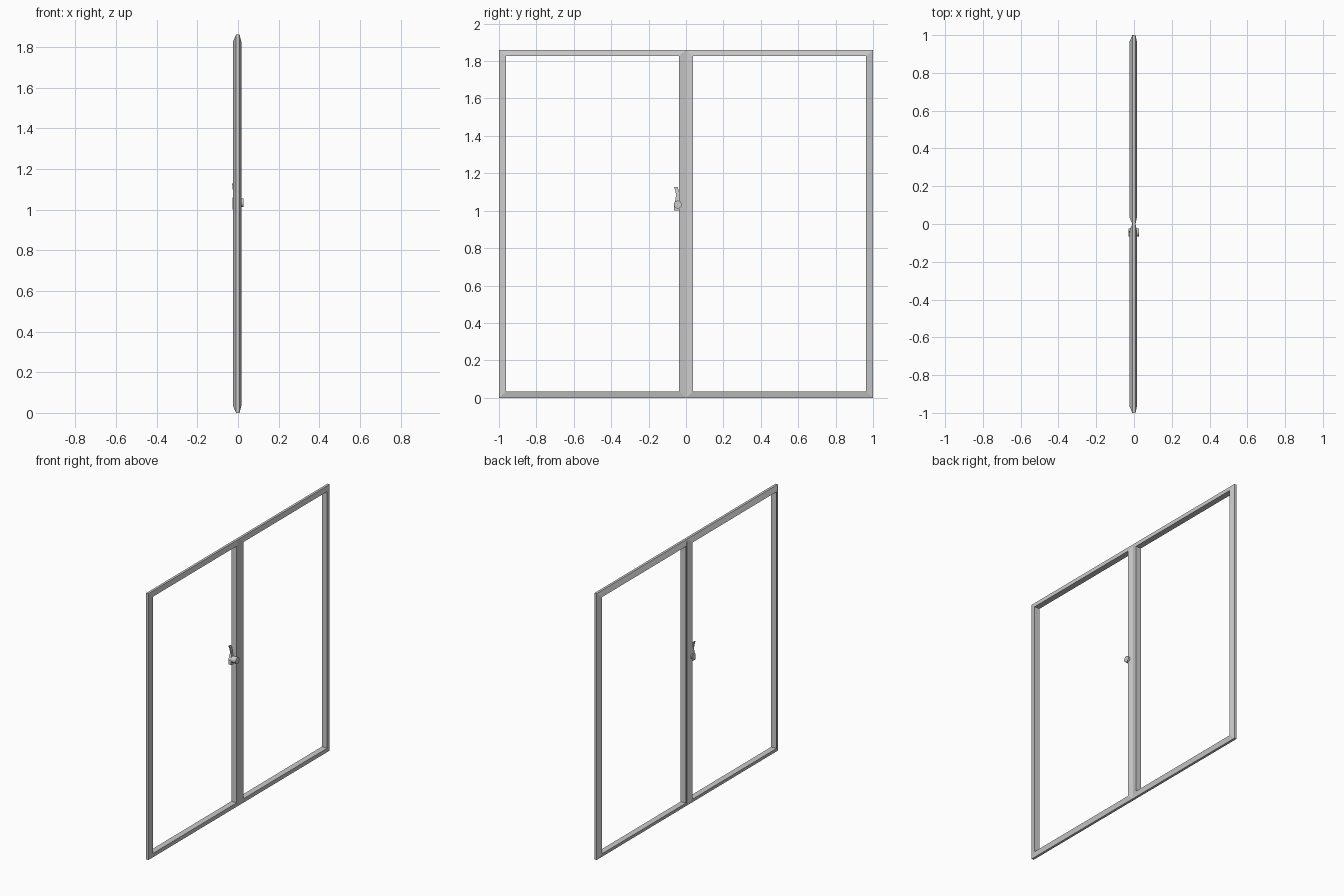
import bpy, bmesh, math

if "Cube" in bpy.data.objects:
    bpy.data.objects.remove(bpy.data.objects["Cube"])

H = 1.86


def mesh_object(name, bm):
    bmesh.ops.recalc_face_normals(bm, faces=bm.faces)
    me = bpy.data.meshes.new(name)
    bm.to_mesh(me)
    bm.free()
    ob = bpy.data.objects.new(name, me)
    bpy.context.collection.objects.link(ob)
    return ob


def loft(bm, rings, closed=False):
    # Bridge equal-length rings of points with quads
    vs = [[bm.verts.new(p) for p in r] for r in rings]
    n = len(vs[0])
    for i in range(len(vs) if closed else len(vs) - 1):
        a, b = vs[i], vs[(i + 1) % len(vs)]
        for j in range(n):
            k = (j + 1) % n
            bm.faces.new((a[j], a[k], b[k], b[j]))
    if not closed:
        bm.faces.new(vs[0])
        bm.faces.new(vs[-1])


def window_frame(name, side):
    # Mitred tapered section: narrow outer edge, wide inner edge
    rings = []
    for y, z, dy, dz in ((0, 0, 1, 1), (1, 0, -1, 1), (1, H, -1, -1), (0, H, 1, -1)):
        yi, zi = y + dy * 0.038, z + dz * 0.034
        rings.append([(-0.009, side * y, z), (0.008, side * y, z),
                      (0.016, side * yi, zi), (-0.025, side * yi, zi)])
    bm = bmesh.new()
    loft(bm, rings, closed=True)
    return mesh_object(name, bm)


# Two matching sashes
for label, side in (("left", -1), ("right", 1)):
    window_frame(label + "_frame", side)

# Latch knob passing through the stile
bpy.ops.mesh.primitive_cylinder_add(vertices=20, radius=0.021, depth=0.055,
                                    location=(-0.0005, -0.044, 1.033),
                                    rotation=(0, math.pi / 2, 0))
knob = bpy.context.object
knob.name = "latch_knob"
bpy.ops.object.shade_smooth_by_angle()

# Lever: sections of z, y min, y max, x min, x max, flaring and leaning upward
sections = [(1.000, -0.065, -0.036, -0.028, -0.008),
            (1.020, -0.064, -0.036, -0.028, -0.008),
            (1.045, -0.060, -0.036, -0.027, -0.010),
            (1.070, -0.055, -0.036, -0.025, -0.013),
            (1.090, -0.054, -0.037, -0.025, -0.016),
            (1.110, -0.058, -0.040, -0.027, -0.019),
            (1.128, -0.064, -0.044, -0.029, -0.022)]
bm = bmesh.new()
loft(bm, [[(x0, y0, z), (x1, y0, z), (x1, y1, z), (x0, y1, z)]
          for z, y0, y1, x0, x1 in sections])
lever = mesh_object("latch_lever", bm)
